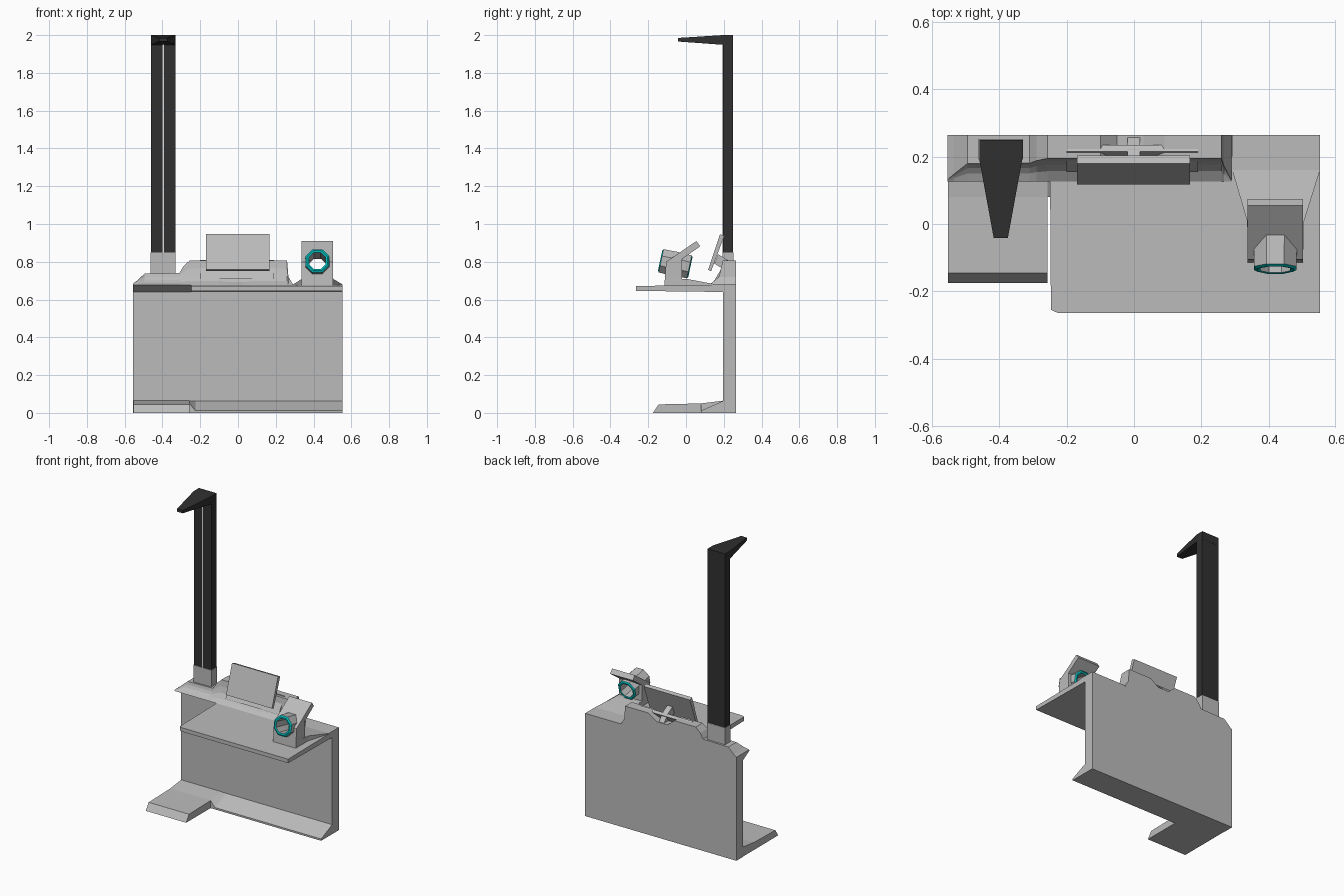
import bpy, bmesh, math
from mathutils import Vector, Matrix

if "Cube" in bpy.data.objects:
    bpy.data.objects.remove(bpy.data.objects["Cube"])


def material(name, col):
    m = bpy.data.materials.new(name)
    m.diffuse_color = (*col, 1)
    m.use_nodes = True
    m.node_tree.nodes["Principled BSDF"].inputs["Base Color"].default_value = m.diffuse_color
    return m


GREY = material("light grey", (0.50, 0.50, 0.50))
BLACK = material("charcoal", (0.03, 0.03, 0.03))
CYAN = material("cyan", (0.0, 0.52, 0.52))
WHITE = material("white", (0.75, 0.75, 0.75))


def finish(name, bm, *mats):
    bmesh.ops.recalc_face_normals(bm, faces=bm.faces)
    me = bpy.data.meshes.new(name)
    bm.to_mesh(me)
    bm.free()
    for m in mats:
        me.materials.append(m)
    ob = bpy.data.objects.new(name, me)
    bpy.context.collection.objects.link(ob)
    return ob


def loft(name, rings, mat):
    """Skin a list of equal-length rings and cap the ends."""
    bm = bmesh.new()
    vs = [[bm.verts.new(p) for p in r] for r in rings]
    n = len(vs[0])
    for a, b in zip(vs, vs[1:]):
        for i in range(n):
            j = (i + 1) % n
            bm.faces.new((a[i], a[j], b[j], b[i]))
    bm.faces.new(vs[0])
    bm.faces.new(vs[-1])
    return finish(name, bm, mat)


def side_prism(name, prof, x0, x1, mat):
    """Extrude a (y, z) profile along x."""
    return loft(name, [[(x, y, z) for y, z in prof] for x in (x0, x1)], mat)


def box(name, x0, x1, y0, y1, z0, z1, mat):
    return side_prism(name, [(y0, z0), (y1, z0), (y1, z1), (y0, z1)], x0, x1, mat)


# back panel
box("back_panel", -0.555, 0.553, 0.195, 0.265, 0, 0.672, GREY)

# base: low kick wedge on the right, blending up into the foot plate on the left
side_prism("foot_plate", [(0.2, 0), (0.2, 0.065), (0.08, 0.05), (-0.145, 0.045), (-0.175, 0)],
           -0.553, -0.257, GREY)
kick = [(0.2, 0), (0.2, 0.065), (0.08, 0.012), (0.08, 0)]
blend = [(0.2, 0), (0.2, 0.065), (0.08, 0.05), (0.08, 0)]
loft("kick_wedge", [[(x, y, z) for y, z in p] for x, p in
                    ((-0.257, blend), (-0.225, kick), (0.553, kick))], GREY)

# desk shelf with a clipped front corner
outline = [(-0.25, 0.2), (-0.247, -0.255), (-0.225, -0.265), (0.553, -0.265), (0.553, 0.2)]
loft("desk_shelf",
     [[(x, y, 0.64 + (0.006 if y < 0 else 0)) for x, y in outline],
      [(x, y, 0.677 - (0.005 if y < 0 else 0)) for x, y in outline]], GREY)

# upper housing: concave front, stepped height along x
stations = [(-0.555, 0.685), (-0.535, 0.70), (-0.495, 0.737), (-0.31, 0.74), (-0.29, 0.775),
            (-0.257, 0.806), (-0.10, 0.806), (-0.05, 0.765), (0.03, 0.765), (0.09, 0.806),
            (0.26, 0.806), (0.267, 0.72), (0.29, 0.682)]
rings = []
for x, h in stations:
    t = (h - 0.68) / 0.126
    curve = [(0.127 + d * min(1, 0.6 + t * 0.4) * min(1, t * 3), 0.68 + (h - 0.68) * f)
             for d, f in ((0.030, 0.15), (0.050, 0.38), (0.062, 0.68), (0.068, 1))]
    prof = [(0.265, 0.64), (0.195, 0.64), (0.127, 0.678)] + curve + [(0.265, h)]
    rings.append([(x, y, z) for y, z in prof])
loft("upper_housing", rings, GREY)

# screen, its wider mounting plate and the support arm behind
side_prism("screen_mount", [(0.155, 0.71), (0.180, 0.71), (0.235, 0.80), (0.215, 0.81)],
           -0.2, 0.19, GREY)
side_prism("screen", [(0.117, 0.758), (0.133, 0.75), (0.203, 0.938), (0.180, 0.946)],
           -0.17, 0.167, GREY)
side_prism("screen_arm", [(0.15, 0.79), (0.20, 0.76), (0.262, 0.76), (0.22, 0.81), (0.17, 0.84)],
           -0.02, 0.018, GREY)

# height post with socket, pale scale strip and tapering head arm
box("post_socket", -0.462, -0.33, 0.192, 0.252, 0.70, 0.85, GREY)
box("height_post", -0.46, -0.332, 0.196, 0.248, 0.84, 1.97, BLACK)
box("scale_strip", -0.400, -0.392, 0.193, 0.198, 0.85, 1.95, WHITE)


def arm_ring(y, w, z0, z1):
    c = -0.396
    return [(c - w, y, z0), (c + w, y, z0), (c + w, y, z1), (c - w, y, z1)]


loft("head_arm", [arm_ring(0.249, 0.064, 1.945, 2.0), arm_ring(0.193, 0.064, 1.949, 2.0),
                  arm_ring(-0.042, 0.021, 1.966, 1.985)], BLACK)

# arm rest wedge flaring out toward the back panel
loft("arm_rest", [
    [(0.34, -0.11, 0.66), (0.502, -0.11, 0.66), (0.502, -0.11, 0.715), (0.34, -0.11, 0.715)],
    [(0.336, 0.01, 0.66), (0.506, 0.01, 0.66), (0.506, 0.01, 0.708), (0.336, 0.01, 0.708)],
    [(0.292, 0.16, 0.66), (0.553, 0.16, 0.66), (0.553, 0.16, 0.68), (0.292, 0.16, 0.68)],
    [(0.292, 0.265, 0.66), (0.553, 0.265, 0.66), (0.553, 0.265, 0.68), (0.292, 0.265, 0.68)]],
     GREY)

# cuff housing: upright body with a leaning top plate
cuff_box = side_prism("cuff_housing",
                      [(-0.115, 0.67), (-0.105, 0.80), (0.055, 0.91), (0.075, 0.882),
                       (-0.02, 0.815), (-0.02, 0.67)], 0.337, 0.503, GREY)

# arm cuff: eight-sided tube, tilted, with cyan end rims
place = Matrix.Translation((0.42, -0.057, 0.789)) @ Matrix.Rotation(math.radians(-12), 4, 'X')


def octagon(r, y):
    return [place @ Vector((r * math.cos(a), y, r * math.sin(a)))
            for a in (math.radians(22.5 + 45 * i) for i in range(8))]


bm = bmesh.new()
sections = [(0.058, -0.082), (0.068, -0.076), (0.070, 0), (0.067, 0.076), (0.058, 0.082),
            (0.048, 0.080), (0.046, 0), (0.048, -0.080)]
vs = [[bm.verts.new(p) for p in octagon(r, y)] for r, y in sections]
for k in range(len(vs)):
    a, b = vs[k], vs[(k + 1) % len(vs)]
    for i in range(8):
        j = (i + 1) % 8
        f = bm.faces.new((a[i], a[j], b[j], b[i]))
        f.material_index = 1 if k in (0, 3, 4, 7) else 0
finish("arm_cuff", bm, GREY, CYAN)

# bore through the cuff housing and rest
bore = loft("bore_cutter", [octagon(0.055, -0.2), octagon(0.055, 0.2)], GREY)
bore.hide_render = True
bore.hide_viewport = True
mod = cuff_box.modifiers.new("bore", 'BOOLEAN')
mod.operation = 'DIFFERENCE'
mod.solver = 'EXACT'
mod.object = bore
